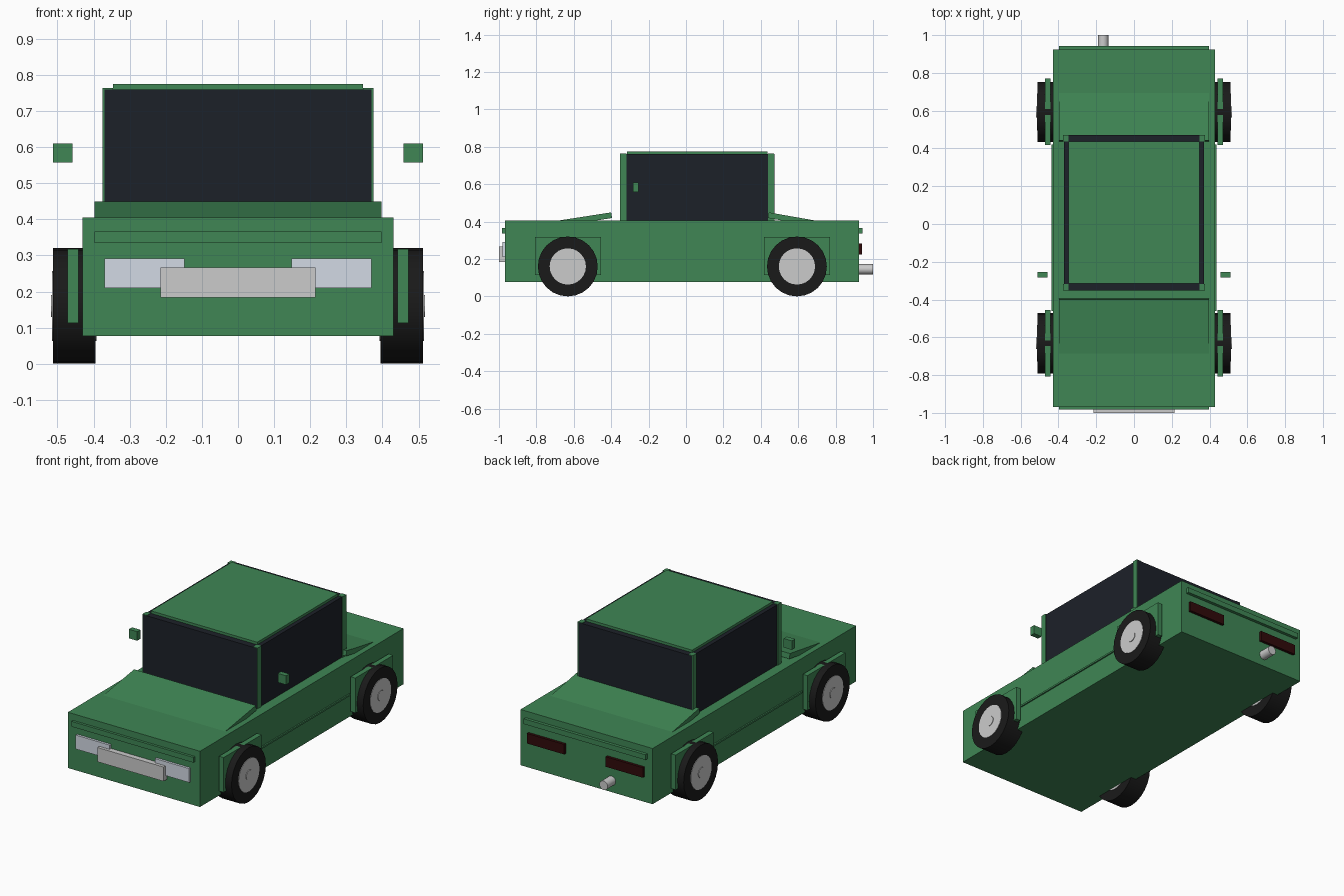
import bpy
import math

if "Cube" in bpy.data.objects:
    bpy.data.objects.remove(bpy.data.objects["Cube"])


def mat(name, rgb):
    m = bpy.data.materials.new(name)
    m.diffuse_color = (*rgb, 1)
    m.use_nodes = True
    m.node_tree.nodes["Principled BSDF"].inputs["Base Color"].default_value = m.diffuse_color
    return m


GREEN = mat("green_paint", (0.05, 0.24, 0.09))
GLASS = mat("dark_glass", (0.012, 0.015, 0.022))
RUBBER = mat("rubber", (0.01, 0.01, 0.01))
METAL = mat("metal", (0.52, 0.52, 0.54))
LAMP = mat("headlight_white", (0.65, 0.7, 0.78))
RED = mat("taillight_red", (0.03, 0.003, 0.003))


def box(name, x, y, z, m):
    """Box from (min, max) ranges on each axis."""
    c = [(a + b) / 2 for a, b in (x, y, z)]
    bpy.ops.mesh.primitive_cube_add(size=1, location=c)
    o = bpy.context.object
    o.name = name
    o.scale = [b - a for a, b in (x, y, z)]
    bpy.ops.object.transform_apply(location=False, rotation=False, scale=True)
    o.data.materials.append(m)
    return o


def cyl(name, r, length, loc, rot, m, n=24):
    bpy.ops.mesh.primitive_cylinder_add(vertices=n, radius=r, depth=length,
                                        location=loc, rotation=rot)
    o = bpy.context.object
    o.name = name
    o.data.materials.append(m)
    bpy.ops.object.shade_smooth_by_angle(angle=math.radians(30))
    return o


def prism(name, profile, hw, m):
    """Extrude a (y, z) profile across x from -hw to hw."""
    n = len(profile)
    verts = [(s * hw, y, z) for s in (-1, 1) for y, z in profile]
    faces = [tuple(range(n)), tuple(range(2 * n - 1, n - 1, -1))]
    faces += [(i, i + n, (i + 1) % n + n, (i + 1) % n) for i in range(n)]
    me = bpy.data.meshes.new(name)
    me.from_pydata(verts, [], faces)
    o = bpy.data.objects.new(name, me)
    bpy.context.collection.objects.link(o)
    me.materials.append(m)
    bpy.context.view_layer.objects.active = o
    bpy.ops.object.mode_set(mode='EDIT')
    bpy.ops.mesh.select_all(action='SELECT')
    bpy.ops.mesh.normals_make_consistent(inside=False)
    bpy.ops.object.mode_set(mode='OBJECT')
    return o


def side(s, a, b):
    return tuple(sorted((s * a, s * b)))


# Body and cabin
box("body", (-0.43, 0.43), (-0.968, 0.925), (0.077, 0.405), GREEN)
box("cabin_glass", (-0.37, 0.37), (-0.353, 0.472), (0.40, 0.76), GLASS)
box("roof", (-0.346, 0.346), (-0.315, 0.437), (0.75, 0.775), GREEN)

# Sloping bonnet and boot panels
prism("bonnet", [(-0.75, 0.395), (-0.40, 0.449), (-0.395, 0.419), (-0.745, 0.365)],
      0.397, GREEN)
prism("boot_lid", [(0.75, 0.395), (0.443, 0.449), (0.438, 0.419), (0.745, 0.365)],
      0.397, GREEN)

# Front and rear trim
box("front_lip", (-0.397, 0.397), (-0.983, -0.96), (0.335, 0.366), GREEN)
box("rear_lip", (-0.397, 0.397), (0.92, 0.943), (0.335, 0.366), GREEN)
box("front_plate", (-0.215, 0.215), (-1.0, -0.96), (0.183, 0.267), METAL)
cyl("exhaust", 0.027, 0.12, (-0.163, 0.94, 0.145), (math.pi / 2, 0, 0), METAL, 16)

for s, tag in ((-1, "left"), (1, "right")):
    # Lights, mirrors and side moulding
    box(f"headlight_{tag}", side(s, 0.148, 0.37), (-0.982, -0.96), (0.21, 0.292), LAMP)
    box(f"taillight_{tag}", side(s, 0.135, 0.378), (0.92, 0.941), (0.225, 0.284), RED)
    box(f"mirror_{tag}", side(s, 0.458, 0.512), (-0.284, -0.254), (0.557, 0.61), GREEN)
    box(f"side_moulding_{tag}", side(s, 0.425, 0.438), (-0.46, 0.42), (0.205, 0.215), GREEN)

    for y, end in ((-0.335, "front"), (0.455, "rear")):
        box(f"pillar_{end}_{tag}", side(s, 0.346, 0.375), (y - 0.0175, y + 0.0165),
            (0.40, 0.763), GREEN)

    # Wheels and arches
    for y, end in ((-0.632, "front"), (0.593, "rear")):
        turn = (0, math.pi / 2, 0)
        cyl(f"tyre_{end}_{tag}", 0.16, 0.117, (s * 0.4535, y, 0.16), turn, RUBBER)
        cyl(f"hub_{end}_{tag}", 0.097, 0.122, (s * 0.4535, y, 0.16), turn, METAL)
        cyl(f"hub_cap_{end}_{tag}", 0.03, 0.02, (s * 0.508, y, 0.16), turn, METAL, 12)
        box(f"wheel_arch_{end}_{tag}", side(s, 0.442, 0.472), (y - 0.176, y + 0.177),
            (0.113, 0.318), GREEN)
